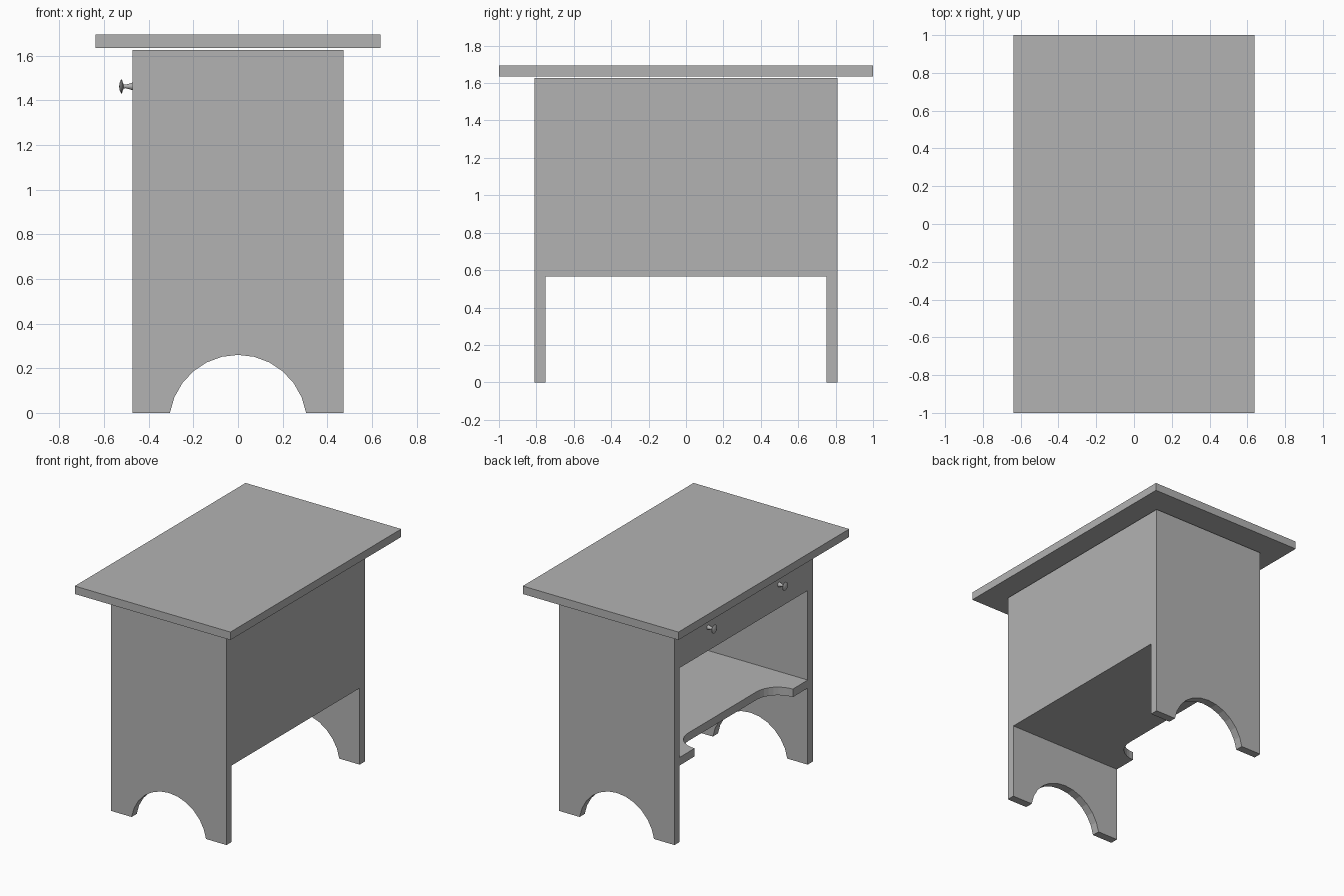
import bpy
import bmesh
import math

cube = bpy.data.objects.get("Cube")
if cube:
    bpy.data.objects.remove(cube, do_unlink=True)

grey = bpy.data.materials.new("plain grey")
grey.use_nodes = True
COLOUR = (0.45, 0.45, 0.45, 1)
grey.diffuse_color = COLOUR
grey.node_tree.nodes["Principled BSDF"].inputs["Base Color"].default_value = COLOUR

# Main sizes
HALF_W, END_IN, END_OUT = 0.473, 0.75, 0.81
BODY_TOP, SHELF_Z, BOARD = 1.627, 0.567, 0.06


def add_object(name, bm):
    bmesh.ops.recalc_face_normals(bm, faces=bm.faces)
    mesh = bpy.data.meshes.new(name)
    bm.to_mesh(mesh)
    bm.free()
    mesh.materials.append(grey)
    obj = bpy.data.objects.new(name, mesh)
    bpy.context.collection.objects.link(obj)
    return obj


def extruded(name, outline, offset):
    """Extrude a closed outline of 3D points by an offset vector."""
    bm = bmesh.new()
    face = bm.faces.new([bm.verts.new(p) for p in outline])
    moved = bmesh.ops.extrude_face_region(bm, geom=[face], use_keep_orig=True)["geom"]
    bmesh.ops.translate(bm, vec=offset,
                        verts=[v for v in moved if isinstance(v, bmesh.types.BMVert)])
    return add_object(name, bm)


def board(name, x, y, z):
    """A box given by its (low, high) range on each axis."""
    base = [(x[0], y[0], z[0]), (x[1], y[0], z[0]), (x[1], y[1], z[0]), (x[0], y[1], z[0])]
    return extruded(name, base, (0, 0, z[1] - z[0]))


def arc(cx, cy, radius, start, end, steps):
    angles = [math.radians(start + (end - start) * i / steps) for i in range(steps + 1)]
    return [(cx + radius * math.cos(a), cy + radius * math.sin(a)) for a in angles]


# Table top, with a fine gap above the body
board("table_top", (-0.638, 0.638), (-1, 1), (1.636, 1.695))

# End panels with an arched foot cut-out
foot_arch = arc(0, -0.049, 0.309, 170.9, 9.1, 12)
end_profile = ([(-HALF_W, 0)] + [(x, max(z, 0)) for x, z in foot_arch]
               + [(HALF_W, 0), (HALF_W, BODY_TOP), (-HALF_W, BODY_TOP)])
for name, y in (("front_end_panel", -END_OUT), ("back_end_panel", END_IN)):
    extruded(name, [(x, y, z) for x, z in end_profile], (0, END_OUT - END_IN, 0))

# Closed long side, and the drawer front on the open side
board("side_panel", (HALF_W - BOARD, HALF_W), (-END_IN, END_IN), (SHELF_Z, BODY_TOP))
board("drawer_front", (-HALF_W, -HALF_W + BOARD), (-END_IN, END_IN), (1.29, BODY_TOP))

# Shelf with a round-cornered notch along the open edge
NOTCH, RADIUS = 0.575, 0.175
notch_edge = (arc(-HALF_W, -NOTCH + RADIUS, RADIUS, -90, 0, 8)
              + arc(-HALF_W, NOTCH - RADIUS, RADIUS, 0, 90, 8))
inner = HALF_W - BOARD
shelf = ([(inner, END_IN), (inner, -END_IN), (-HALF_W, -END_IN)] + notch_edge
         + [(-HALF_W, END_IN)])
extruded("shelf", [(x, y, SHELF_Z) for x, y in shelf], (0, 0, BOARD))

# Turned knobs: (distance out from the drawer front, radius)
knob_profile = [(0, 0), (0, 0.017), (0.015, 0.012), (0.032, 0.008), (0.040, 0.010),
                (0.044, 0.020), (0.047, 0.031), (0.051, 0.031), (0.057, 0.018), (0.060, 0)]
for name, y in (("front_knob", -0.415), ("back_knob", 0.415)):
    bm = bmesh.new()
    verts = [bm.verts.new((-HALF_W - d, y + r, 1.463)) for d, r in knob_profile]
    edges = [bm.edges.new(pair) for pair in zip(verts, verts[1:])]
    bmesh.ops.spin(bm, geom=verts + edges, cent=(0, y, 1.463), axis=(1, 0, 0),
                   angle=math.tau, steps=20, use_merge=True)
    bmesh.ops.remove_doubles(bm, verts=bm.verts, dist=0.0005)
    knob = add_object(name, bm)
    bpy.ops.object.select_all(action='DESELECT')
    knob.select_set(True)
    bpy.context.view_layer.objects.active = knob
    bpy.ops.object.shade_smooth_by_angle(angle=math.radians(35))
